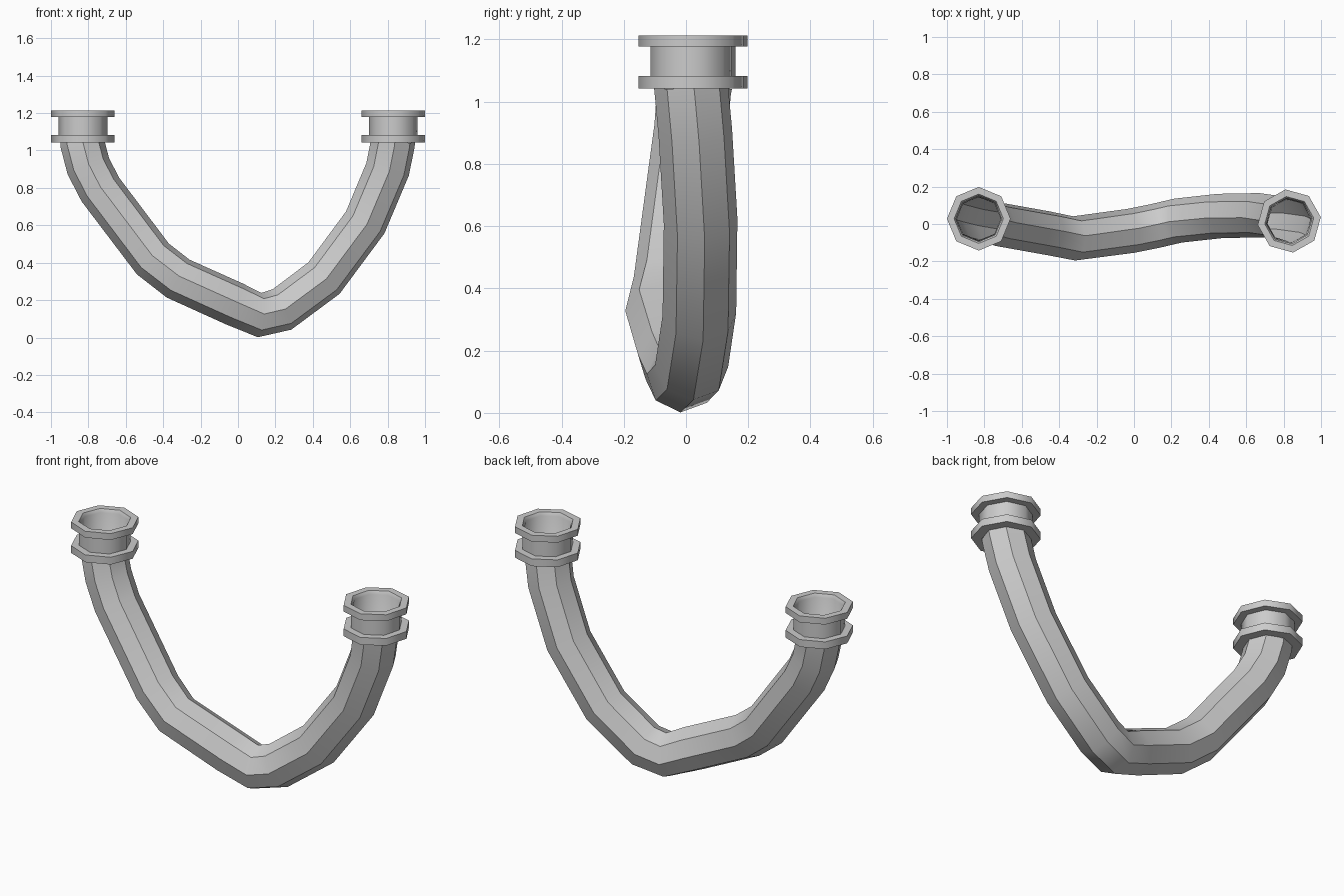
import bpy, bmesh
from math import sin, cos, pi, radians
from mathutils import Vector

if "Cube" in bpy.data.objects:
    bpy.data.objects.remove(bpy.data.objects["Cube"])

SIDES = 8

def loft(name, rings, angle=40):
    """Skin a list of equal-sized point rings into one open tube."""
    bm = bmesh.new()
    loops = [[bm.verts.new(p) for p in r] for r in rings]
    for a, b in zip(loops, loops[1:]):
        for i in range(SIDES):
            j = (i + 1) % SIDES
            bm.faces.new((a[i], a[j], b[j], b[i]))
    bmesh.ops.recalc_face_normals(bm, faces=bm.faces)
    me = bpy.data.meshes.new(name)
    bm.to_mesh(me)
    bm.free()
    ob = bpy.data.objects.new(name, me)
    bpy.context.collection.objects.link(ob)
    bpy.ops.object.select_all(action='DESELECT')
    ob.select_set(True)
    bpy.context.view_layer.objects.active = ob
    bpy.ops.object.shade_smooth_by_angle(angle=radians(angle))
    return ob

# Bent pipe: eight-sided section swept along the centre line
path = [Vector(p) for p in (
    (-.83, .03, 1.06), (-.83, .025, 1.03), (-.80, .017, .915), (-.735, 0, .79),
    (-.455, -.05, .42), (-.32, -.077, .315), (-.02, -.037, .18), (.115, -.01, .12),
    (.235, .018, .15), (.46, .043, .318), (.68, .047, .615), (.80, .03, .90),
    (.826, .018, 1.03), (.83, .015, 1.06))]
R = .119
rings = []
side = Vector((0, 1, 0))
for k, p in enumerate(path):
    t = Vector()
    if k > 0:
        t += (p - path[k - 1]).normalized()
    if k < len(path) - 1:
        t += (path[k + 1] - p).normalized()
    t.normalize()
    side = (side - t * side.dot(t)).normalized()
    up = t.cross(side)
    rings.append([p + R * (side * cos(2 * pi * i / SIDES) + up * sin(2 * pi * i / SIDES))
                  for i in range(SIDES)])
loft("bent_pipe", rings)

# End fittings: hollow collar with an upper and a lower flange
profile = ((.117, 1.045), (.122, 1.05), (.122, 1.195), (.132, 1.213), (.17, 1.213),
           (.17, 1.178), (.131, 1.178), (.131, 1.083), (.17, 1.083), (.17, 1.043),
           (.117, 1.043))
for name, x, y, turn in (("left_flange", -.83, .028, 90), ("right_flange", .83, .016, 97)):
    a0 = radians(turn)
    loft(name, [[(x + r * cos(a0 + 2 * pi * i / SIDES), y + r * sin(a0 + 2 * pi * i / SIDES), z)
                 for i in range(SIDES)] for r, z in profile], 50)
